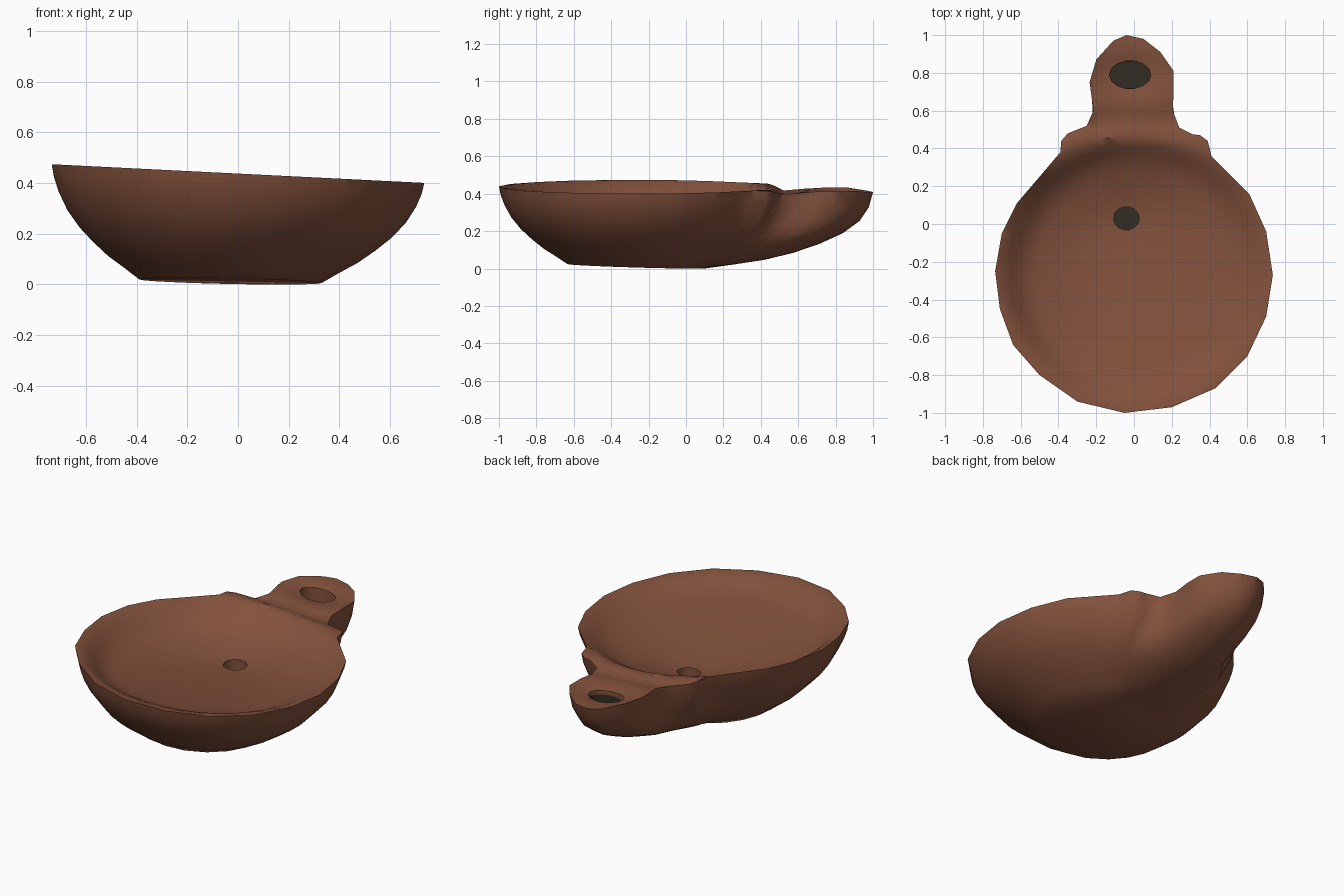
import bpy, bmesh, math

if "Cube" in bpy.data.objects:
    bpy.data.objects.remove(bpy.data.objects["Cube"])

# ---- materials ----
def material(name, rgb):
    m = bpy.data.materials.new(name)
    m.diffuse_color = (*rgb, 1)
    m.use_nodes = True
    m.node_tree.nodes["Principled BSDF"].inputs["Base Color"].default_value = m.diffuse_color
    return m

clay = material("red_brown_clay", (0.225, 0.083, 0.045))
soot = material("dark_soot", (0.032, 0.026, 0.017))

# plan outline of the lamp: round bowl, notched shoulders, spout
OUTLINE = [(-.05, -1), (.2, -.97), (.43, -.87), (.6, -.7), (.7, -.49), (.735, -.27),
           (.7, -.04), (.61, .16), (.5, .27), (.41, .36), (.39, .44), (.35, .47), (.31, .475),
           (.24, .51), (.205, .6), (.21, .7), (.21, .81), (.14, .91), (.05, .98), (-.04, 1),
           (-.11, .97), (-.2, .87), (-.235, .75), (-.215, .6), (-.25, .52), (-.35, .48),
           (-.385, .44), (-.39, .38), (-.5, .25), (-.62, .11), (-.7, -.05), (-.735, -.25),
           (-.71, -.45), (-.64, -.64), (-.5, -.8), (-.3, -.94)]
CX, CY = -.04, .03          # filling hole
WX, WY = -.02, .79          # wick hole

def smooth(a, b, v):
    t = min(1, max(0, (v - a) / (b - a)))
    return t * t * (3 - 2 * t)

def rim_z(x, y):
    dip = .025 * math.exp(-((y - .54) / .06) ** 2)
    return .437 - .05 * x - .015 * smooth(.4, .6, y) - dip - .015 * smooth(.9, 1, y)

def top_z(x, y):
    # soft lip (steeper on the left), then a funnel to the filling hole; basin round the wick hole
    z = rim_z(x, y)
    r = math.hypot(x, y + .25) / .72
    if r < 1:
        dx, dy = x - CX, y - CY
        d = math.hypot(dx, dy) + 1e-6
        b = (CX * dx + (CY + .25) * dy) / d
        reach = -b + math.sqrt(b * b + .72 ** 2 - CX ** 2 - (CY + .25) ** 2)
        lip = .03 + .035 * smooth(.1, -.5, x)
        z -= lip * smooth(1, .78, r) + .15 * (1 - (d / reach) ** 1.5)
    basin = math.hypot((x - WX) / .15, (y - WY) / .12)
    return z - .04 * math.exp(-basin ** 2)

# ---- lamp body: underside lofted in rings from the base to the rim ----
bm = bmesh.new()
rings = []
# levels: (spread, height share on bowl, height share on spout)
LEVELS = [(0, 0, 0), (.17, .1, .05), (.35, .2, .11), (.52, .32, .2), (.68, .45, .32),
          (.82, .6, .46), (.92, .76, .62), (.975, .89, .8), (1, 1, 1)]
for s, hb, hs in LEVELS:
    ring = []
    for x, y in OUTLINE:
        rim = rim_z(x, y)
        # the shoulder notches fade into a pear shape lower down
        if .27 < y < .8:
            pear = .5 - .29 * (y - .27) / .53
            x += (math.copysign(pear, x) - x) * (1 - smooth(.6, 1, s))
        a = math.atan2(y + .27, x + .02)
        bx, by = -.03 + .36 * math.cos(a), -.265 + .37 * math.sin(a)
        base = max(0, .012 - .02 * bx - .03 * (by + .27))
        h = hb + (hs - hb) * smooth(.2, .8, y)
        ring.append(bm.verts.new((bx + (x - bx) * s, by + (y - by) * s,
                                  base + (rim - base) * h)))
    rings.append(ring)
n = len(OUTLINE)
for lo, hi in zip(rings, rings[1:]):
    for i in range(n):
        j = (i + 1) % n
        bm.faces.new((lo[i], lo[j], hi[j], hi[i]))
bm.faces.new(rings[0][::-1])

# ---- top: flat sheet gridded, then shaped by height and welded to the rim ----
cap = bmesh.new()
cap.faces.new([cap.verts.new((x, y, 0)) for x, y in OUTLINE])
for axis, reach in (((1, 0, 0), .74), ((0, 1, 0), 1)):
    steps = int(2 * reach / .045)
    for i in range(1, steps):
        p = -reach + 2 * reach * i / steps + .0013
        bmesh.ops.bisect_plane(cap, geom=cap.verts[:] + cap.edges[:] + cap.faces[:],
                               plane_co=[p * c for c in axis], plane_no=axis)
corners = {(round(x, 4), round(y, 4)) for x, y in OUTLINE}
# keep the rim edges straight between the outline points
bmesh.ops.dissolve_verts(cap, verts=[
    v for v in cap.verts if v.is_boundary and len(v.link_edges) == 2
    and (round(v.co.x, 4), round(v.co.y, 4)) not in corners])
for v in cap.verts:
    x, y = v.co.x, v.co.y
    v.co.z = top_z(x, y)
    if v.is_boundary:
        for i in range(n):
            (ax, ay), (bx, by) = OUTLINE[i], OUTLINE[(i + 1) % n]
            length = (bx - ax) ** 2 + (by - ay) ** 2
            t = ((x - ax) * (bx - ax) + (y - ay) * (by - ay)) / length
            off = math.hypot(ax + t * (bx - ax) - x, ay + t * (by - ay) - y)
            if -.001 <= t <= 1.001 and off < 1e-4:
                v.co.z = rim_z(ax, ay) * (1 - t) + rim_z(bx, by) * t
cap_mesh = bpy.data.meshes.new("top_sheet")
cap.to_mesh(cap_mesh)
cap.free()

# split the walls' rim edges at the grid points so both sheets weld shut
rim_edges = [bm.edges.get((rings[-1][i], rings[-1][(i + 1) % n])) for i in range(n)]
for e in rim_edges:
    a, b = e.verts
    start, span = a.co.copy(), b.co - a.co
    ts = sorted(t for v in cap_mesh.vertices
                for t in [(v.co - start).dot(span) / span.length_squared]
                if .0005 < t < .9995 and (start + span * t - v.co).length < 2e-4)
    edge, vert, done = e, a, 0
    for t in ts:
        edge_new, vert = bmesh.utils.edge_split(edge, vert, (t - done) / (1 - done))
        done = t
        edge = bm.edges.get((vert, b))
bm.from_mesh(cap_mesh)
bpy.data.meshes.remove(cap_mesh)
bmesh.ops.remove_doubles(bm, verts=bm.verts, dist=.0004)
bmesh.ops.triangulate(bm, faces=[f for f in bm.faces if len(f.verts) > 4])
bmesh.ops.recalc_face_normals(bm, faces=bm.faces)
mesh = bpy.data.meshes.new("lamp_body")
bm.to_mesh(mesh)
bm.free()
body = bpy.data.objects.new("lamp_body", mesh)
bpy.context.collection.objects.link(body)
mesh.materials.append(clay)
mesh.materials.append(soot)

# ---- holes: clay lip with a dark inside ----
def cut_hole(name, x, y, rx, ry, levels, dark_back, dark_front):
    b = bmesh.new()
    loops = [[b.verts.new((x + rx * k * math.cos(math.tau * i / 14),
                           y + ry * k * math.sin(math.tau * i / 14), z)) for i in range(14)]
             for z, k in levels]
    for lo, hi in zip(loops, loops[1:]):
        for i in range(14):
            j = (i + 1) % 14
            b.faces.new((lo[i], lo[j], hi[j], hi[i]))
    b.faces.new(loops[0][::-1])
    b.faces.new(loops[-1])
    bmesh.ops.recalc_face_normals(b, faces=b.faces)
    for f in b.faces:
        c = f.calc_center_median()
        f.material_index = int(c.z < (dark_front if c.y < y else dark_back))
    me = bpy.data.meshes.new(name)
    b.to_mesh(me)
    b.free()
    me.materials.append(clay)
    me.materials.append(soot)
    ob = bpy.data.objects.new(name, me)
    bpy.context.collection.objects.link(ob)
    ob.hide_render = True
    mod = body.modifiers.new(name, 'BOOLEAN')
    mod.operation = 'DIFFERENCE'
    mod.solver = 'EXACT'
    mod.object = ob
    bpy.context.view_layer.objects.active = body
    bpy.ops.object.modifier_apply(modifier=name)
    bpy.data.objects.remove(ob)

cut_hole("filling_hole", CX, CY, .068, .062, [(.09, 1), (.18, 1), (.6, 1)], .15, .15)
cut_hole("wick_hole", WX, WY, .108, .073, [(.25, 1), (.31, 1), (.37, 1), (.6, 1.1)], .3, .36)

bpy.ops.object.select_all(action='DESELECT')
body.select_set(True)
bpy.context.view_layer.objects.active = body
bpy.ops.object.shade_smooth_by_angle(angle=math.radians(45))
